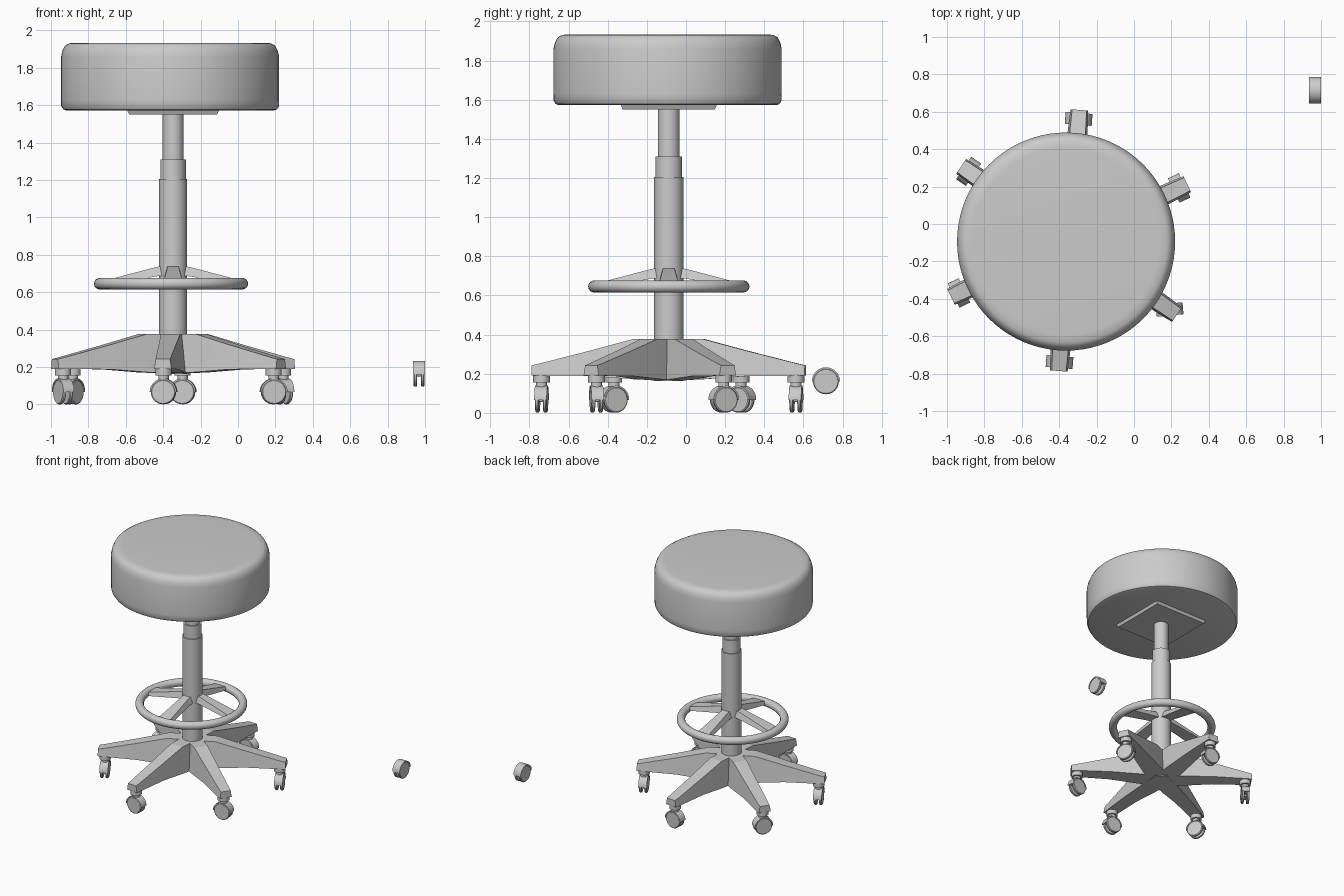
import bpy, bmesh
from math import pi, radians, cos, sin
from mathutils import Matrix, Vector

if "Cube" in bpy.data.objects:
    bpy.data.objects.remove(bpy.data.objects["Cube"])

CX, CY = -0.347, -0.088      # axis of the stool
FACE_AXLE = Matrix.Rotation(pi / 2, 4, 'Y')   # local z -> local x (axle)


def finish(bm, name, mat=Matrix(), angle=35):
    bmesh.ops.recalc_face_normals(bm, faces=bm.faces)
    me = bpy.data.meshes.new(name)
    bm.to_mesh(me)
    bm.free()
    ob = bpy.data.objects.new(name, me)
    bpy.context.collection.objects.link(ob)
    ob.matrix_world = mat
    bpy.ops.object.select_all(action='DESELECT')
    ob.select_set(True)
    bpy.context.view_layer.objects.active = ob
    bpy.ops.object.shade_smooth_by_angle(angle=radians(angle))
    return ob


def lathe(name, profile, mat, steps=48, closed=False):
    """Spin an (r, z) profile around local z."""
    bm = bmesh.new()
    vs = [bm.verts.new((r, 0, z)) for r, z in profile]
    edges = [bm.edges.new(p) for p in zip(vs, vs[1:])]
    if closed:
        edges.append(bm.edges.new((vs[-1], vs[0])))
    bmesh.ops.spin(bm, geom=vs + edges, cent=(0, 0, 0), axis=(0, 0, 1),
                   angle=2 * pi, steps=steps)
    bmesh.ops.remove_doubles(bm, verts=bm.verts, dist=1e-5)
    return finish(bm, name, mat)


def loft(name, sections, mat):
    """Beam along local x; sections are (x, half top, half bottom, z low, z high)."""
    bm = bmesh.new()
    rings = [[bm.verts.new((x, y, z)) for y, z in
              ((-b, lo), (b, lo), (t, hi), (-t, hi))]
             for x, t, b, lo, hi in sections]
    for a, b in zip(rings, rings[1:]):
        for i in range(4):
            j = (i + 1) % 4
            bm.faces.new((a[i], a[j], b[j], b[i]))
    bm.faces.new(rings[0])
    bm.faces.new(rings[-1])
    return finish(bm, name, mat, 15)


def cyl(r, z0, z1):
    return [(0, z0), (r, z0), (r, z1), (0, z1)]


def half_arch(name, r_out, r_in, half_width, mat):
    """Upper half ring whose axle is local x."""
    bm = bmesh.new()
    n = 16
    pts = [(r_out * cos(pi * i / n), r_out * sin(pi * i / n)) for i in range(n + 1)]
    pts += [(r_in * cos(pi * i / n), r_in * sin(pi * i / n)) for i in range(n, -1, -1)]
    a = [bm.verts.new((-half_width, y, z)) for y, z in pts]
    b = [bm.verts.new((half_width, y, z)) for y, z in pts]
    m = len(pts)
    for i in range(m):
        j = (i + 1) % m
        bm.faces.new((a[i], a[j], b[j], b[i]))
    for i in range(n):
        for v in (a, b):
            bm.faces.new((v[i], v[i + 1], v[m - 2 - i], v[m - 1 - i]))
    return finish(bm, name, mat)


def wheel_set(name, mat):
    """Twin wheels under a hood, centred on the axle (local x)."""
    half_arch(name + "_hood", 0.072, 0.064, 0.032, mat)
    half_arch(name + "_hood_core", 0.068, 0.01, 0.011, mat)
    for side, s in (("inner", -1), ("outer", 1)):
        prof = [(0, s * .011), (.062, s * .011), (.066, s * .014),
                (.066, s * .025), (.061, s * .03), (0, s * .03)]
        lathe(f"{name}_wheel_{side}", prof, mat @ FACE_AXLE, 32)
    lathe(name + "_axle", cyl(.012, -.025, .025), mat @ FACE_AXLE, 16)


base = Matrix.Translation((CX, CY, 0))

# Seat cushion and mounting plate
lathe("seat", [(0, 1.572), (.555, 1.572), (.572, 1.578), (.582, 1.595),
               (.583, 1.63), (.583, 1.86), (.576, 1.89), (.562, 1.918),
               (.54, 1.931), (.5, 1.934), (0, 1.934)],
      Matrix.Translation((-.363, -.094, 0)), 80)
bm = bmesh.new()
bmesh.ops.create_cone(bm, cap_ends=True, segments=4, radius1=.235 * 2 ** .5,
                      radius2=.246 * 2 ** .5, depth=.024)
finish(bm, "seat_plate", base @ Matrix.Translation((0, 0, 1.562))
       @ Matrix.Rotation(pi / 4, 4, 'Z'))

# Telescoping column
lathe("column_lower", cyl(.075, .163, 1.205), base)
lathe("column_collar", cyl(.068, 1.19, 1.31), base)
lathe("column_piston", cyl(.056, 1.29, 1.57), base)

# Foot ring with four flared spokes
ring = [(.381 + .031 * cos(a * pi / 8), .646 + .031 * sin(a * pi / 8))
        for a in range(16)]
lathe("foot_ring", ring, base @ Matrix.Translation((-.011, 0, 0)), 64, closed=True)
for k in range(4):
    loft(f"foot_ring_spoke_{k + 1}",
         [(.04, .03, .045, .69, .742), (.09, .03, .045, .685, .735),
          (.375, .05, .06, .635, .66)],
         base @ Matrix.Rotation(k * pi / 2, 4, 'Z'))

# Six legs with casters; one caster is swivelled
for k in range(6):
    ang = radians(85.5 - 60 * k)
    turn = base @ Matrix.Rotation(ang, 4, 'Z')
    loft(f"leg_{k + 1}",
         [(0, .055, .08, .165, .377), (.18, .052, .075, .172, .377),
          (.40, .046, .06, .188, .318), (.66, .04, .05, .19, .252),
          (.70, .038, .047, .19, .243)], turn)
    pivot = turn @ Matrix.Translation((.652, 0, 0))
    lathe(f"caster_collar_{k + 1}", cyl(.043, .155, .195), pivot, 24)
    lathe(f"caster_stem_{k + 1}", cyl(.028, .12, .16), pivot, 24)
    if k == 2:
        pivot = pivot @ Matrix.Rotation(radians(-50), 4, 'Z')
    wheel_set(f"caster_{k + 1}", pivot @ Matrix.Translation((0, 0, .067)))

# Loose spare wheel set off to the side
wheel_set("spare_caster", Matrix.Translation((.968, .715, .161)))
